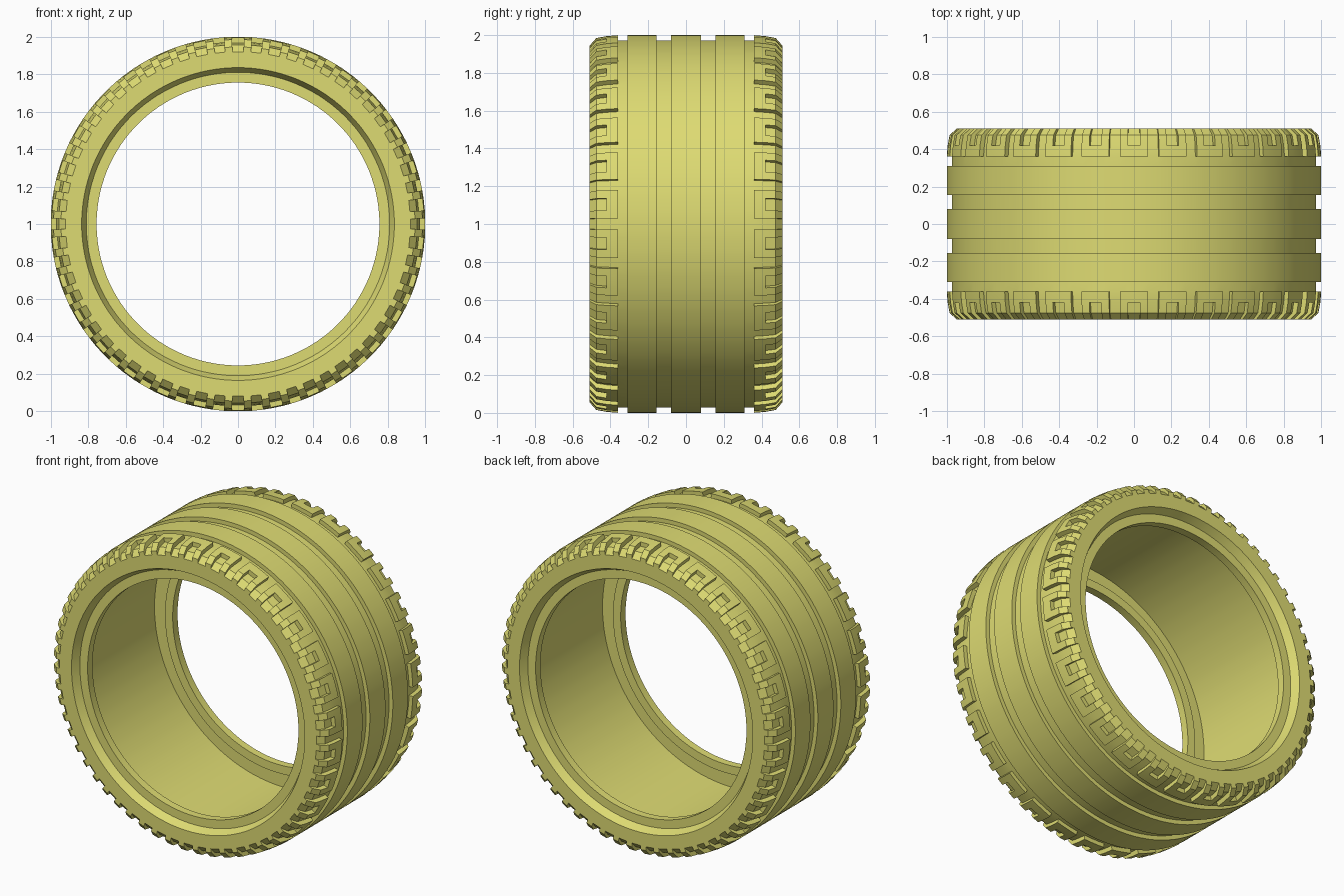
import bpy, bmesh, math

cube = bpy.data.objects.get("Cube")
if cube:
    bpy.data.objects.remove(cube, do_unlink=True)

# One rubber colour
rubber = bpy.data.materials.new("yellow_rubber")
rubber.use_nodes = True
colour = (0.73, 0.71, 0.17, 1)
rubber.diffuse_color = colour
rubber.node_tree.nodes["Principled BSDF"].inputs["Base Color"].default_value = colour

# Half cross-section as (width, radius): ribs, shoulder floor, sidewall, bead, cavity
half = [(0.08, 1), (0.08, 0.973), (0.155, 0.973), (0.155, 1), (0.31, 1), (0.31, 0.973),
        (0.36, 0.973), (0.42, 0.967), (0.475, 0.957), (0.51, 0.92),
        (0.51, 0.835), (0.46, 0.81), (0.46, 0.755), (0.41, 0.755),
        (0.41, 0.81), (0.46, 0.835), (0.46, 0.92)]
section = half + [(-y, r) for y, r in reversed(half)]
BAR, LEGS = 6, (7, 8)          # section rows forming the shoulder blocks
raised = {6: 1.0, 7: 0.995, 8: 0.985, 9: 0.945}   # block top radius per row

# Angular columns of each tread period: notch, leg, gap, leg
PERIODS = 30
step = math.tau / PERIODS
widths = [0.31 * step, 0.205 * step, 0.28 * step, 0.205 * step]
angles = []
for k in range(PERIODS):
    a = k * step - widths[0] / 2
    for w in widths:
        angles.append(a)
        a += w


def place(a, y, r):
    return (r * math.sin(a), y, 1 + r * math.cos(a))


# Revolve the section around the axle
bm = bmesh.new()
rings = [[bm.verts.new(place(a, y, r)) for y, r in section] for a in angles]
n, m = len(section), len(angles)
block_faces = []
for c in range(m):
    kind = c % 4
    for i in range(n):
        j, d = (i + 1) % n, (c + 1) % m
        face = bm.faces.new((rings[c][i], rings[c][j], rings[d][j], rings[d][i]))
        row = i if i < len(half) else n - 2 - i
        # U-shaped blocks: a crossbar with two legs over the shoulder
        if (row == BAR and kind != 2) or (row in LEGS and kind in (1, 3)):
            block_faces.append(face)

# Raise the shoulder blocks
lift = {}
for c, a in enumerate(angles):
    for i, (y, r) in enumerate(section):
        row = i if i < len(half) else n - 1 - i
        if row in raised:
            lift[tuple(round(v, 4) for v in rings[c][i].co)] = place(a, y, raised[row])
result = bmesh.ops.extrude_face_region(bm, geom=block_faces)
for v in result["geom"]:
    if isinstance(v, bmesh.types.BMVert):
        v.co = lift[tuple(round(x, 4) for x in v.co)]
left_over = [f for f in block_faces if f.is_valid]
if left_over:
    bmesh.ops.delete(bm, geom=left_over, context='FACES')
bmesh.ops.recalc_face_normals(bm, faces=bm.faces)

mesh = bpy.data.meshes.new("tyre")
bm.to_mesh(mesh)
bm.free()
tyre = bpy.data.objects.new("tyre", mesh)
bpy.context.collection.objects.link(tyre)
mesh.materials.append(rubber)

# Smooth the round surfaces, keep tread edges sharp
bpy.ops.object.select_all(action='DESELECT')
tyre.select_set(True)
bpy.context.view_layer.objects.active = tyre
bpy.ops.object.shade_smooth_by_angle(angle=math.radians(25))
